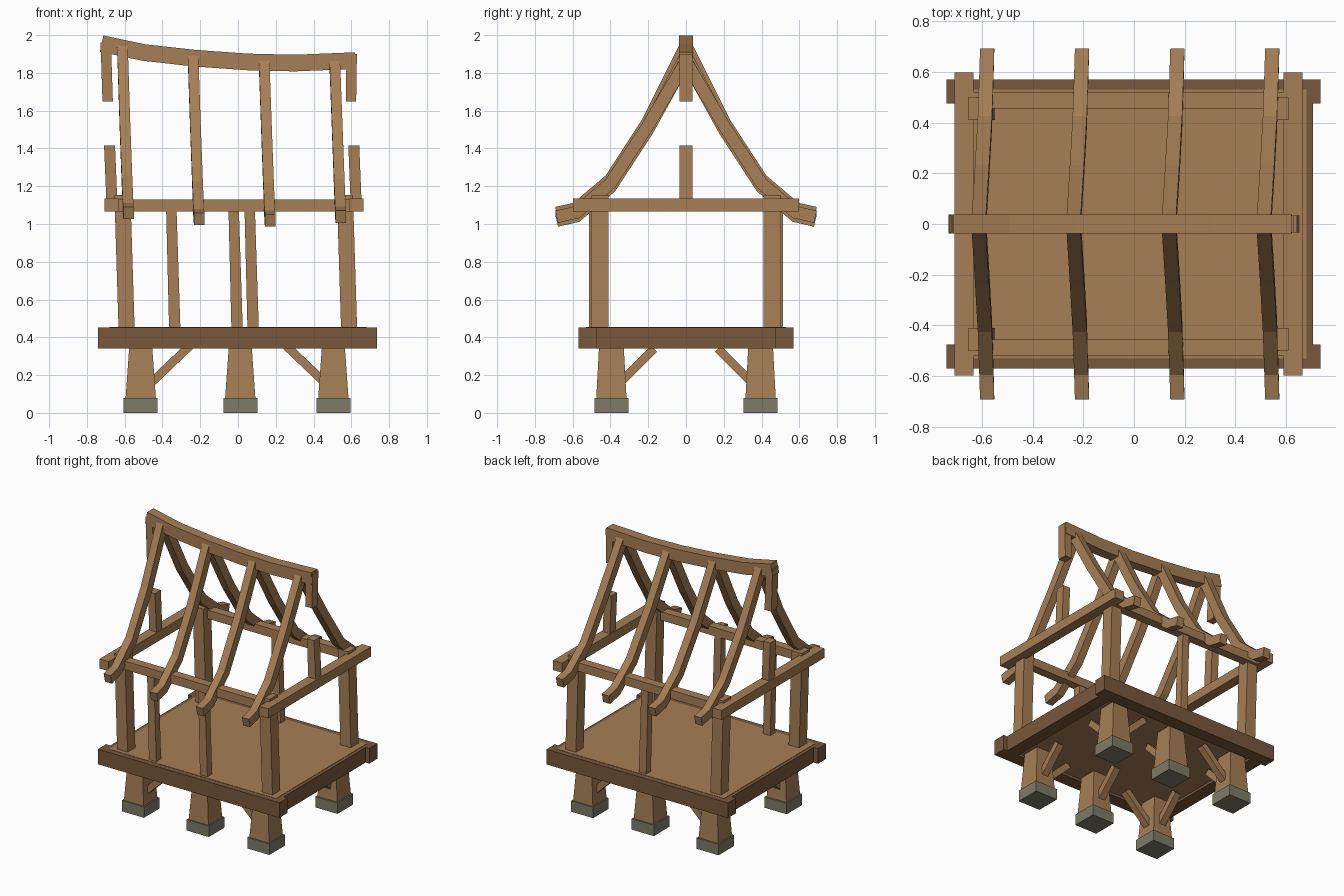
import bpy, bmesh
from mathutils import Vector

cube = bpy.data.objects.get("Cube")
if cube:
    bpy.data.objects.remove(cube, do_unlink=True)


def material(name, color):
    m = bpy.data.materials.new(name)
    m.use_nodes = True
    m.diffuse_color = (*color, 1)
    m.node_tree.nodes["Principled BSDF"].inputs["Base Color"].default_value = (*color, 1)
    return m


WOOD = material("oak_wood", (0.38, 0.21, 0.092))
DARK = material("dark_wood", (0.19, 0.097, 0.045))
STONE = material("grey_stone", (0.21, 0.195, 0.14))


def loft(name, rings, mat):
    """Skin a list of four-cornered rings into a closed beam."""
    bm = bmesh.new()
    loops = [[bm.verts.new(p) for p in ring] for ring in rings]
    for a, b in zip(loops, loops[1:]):
        for i in range(4):
            j = (i + 1) % 4
            bm.faces.new((a[i], a[j], b[j], b[i]))
    bm.faces.new(loops[0])
    bm.faces.new(loops[-1])
    bmesh.ops.recalc_face_normals(bm, faces=bm.faces)
    mesh = bpy.data.meshes.new(name)
    bm.to_mesh(mesh)
    bm.free()
    mesh.materials.append(mat)
    obj = bpy.data.objects.new(name, mesh)
    bpy.context.collection.objects.link(obj)
    return obj


def post(name, low, high, size_low, size_high, mat=WOOD):
    """Upright between two centres, each end with its own (x, y) size."""
    rings = []
    for c, (w, d) in ((low, size_low), (high, size_high)):
        rings.append([(c[0] + sx * w / 2, c[1] + sy * d / 2, c[2])
                      for sx, sy in ((-1, -1), (1, -1), (1, 1), (-1, 1))])
    return loft(name, rings, mat)


def box(name, x, y, z, mat=WOOD):
    cx, cy = sum(x) / 2, sum(y) / 2
    size = (x[1] - x[0], y[1] - y[0])
    return post(name, (cx, cy, z[0]), (cx, cy, z[1]), size, size, mat)


def sweep(name, path, side, width, thick, mat=WOOD):
    """Mitred rectangular beam along a path; side is the width direction."""
    pts = [Vector(p) for p in path]
    side = Vector(side)
    rings = []
    for i, p in enumerate(pts):
        before = (p - pts[i - 1]).normalized() if i else None
        after = (pts[i + 1] - p).normalized() if i < len(pts) - 1 else None
        t = ((before or after) + (after or before)).normalized()
        n = side.cross(t).normalized() * thick / 2
        n /= max(0.5, t.dot(after or before))
        s = side * width / 2
        rings.append([p - s - n, p + s - n, p + s + n, p - s + n])
    return loft(name, rings, mat)


ENDS = ((-1, "front"), (1, "back"))

# Stone footings, tapered legs and their diagonal braces
for x, col in ((-0.515, "right"), (0.012, "middle"), (0.505, "left")):
    for s, row in ENDS:
        y = s * 0.395
        stone = box(f"{row}_{col}_footing", (x - 0.09, x + 0.09),
                    (y - 0.09, y + 0.09), (0, 0.08), STONE)
        post(f"{row}_{col}_leg", (x, y, 0.08), (x, y, 0.36), (0.16, 0.16), (0.12, 0.13))
        sweep(f"{row}_{col}_cross_brace",
              [(x, s * 0.36, 0.15), (x, s * 0.17, 0.34)], (1, 0, 0), 0.05, 0.045)
        if col != "middle":
            d = 1 if x > 0 else -1
            sweep(f"{row}_{col}_long_brace",
                  [(d * 0.47, y, 0.15), (d * 0.255, y, 0.355)], (0, 1, 0), 0.05, 0.045)

# Deck with its dark rim
box("deck_floor", (-0.68, 0.68), (-0.53, 0.53), (0.36, 0.455))
for s, row in ENDS:
    y = sorted((s * 0.475, s * 0.57))
    box(f"{row}_deck_rim", (-0.74, 0.735), y, (0.342, 0.453), DARK)
for s, col in ((-1, "right"), (1, "left")):
    box(f"{col}_deck_rim", sorted((s * 0.61, s * 0.705)), (-0.475, 0.475), (0.342, 0.453), DARK)

# Leaning wall posts
for s, row in ENDS:
    for x, col in ((-0.59, "right"), (0.588, "left")):
        post(f"{row}_{col}_corner_post", (x, s * 0.455, 0.45), (x - 0.022, s * 0.455, 1.153),
             (0.085, 0.09), (0.085, 0.09))
for x, s, name in ((-0.335, -1, "front_right_stud"), (0.08, -1, "front_left_stud"),
                   (-0.005, 1, "back_stud")):
    post(name, (x, s * 0.485, 0.45), (x - 0.018, s * 0.485, 1.08), (0.06, 0.055), (0.055, 0.055))

# Wall plates and gable tie beams
for s, row in ENDS:
    box(f"{row}_wall_plate", (-0.65, 0.62), sorted((s * 0.455, s * 0.52)), (1.067, 1.13))
for x, col in ((-0.67, "right"), (0.627, "left")):
    box(f"{col}_tie_beam", (x - 0.037, x + 0.037), (-0.597, 0.597), (1.065, 1.135))

# Short gable posts below and hanging from the ridge
for x, col in ((-0.668, "right"), (0.625, "left")):
    post(f"{col}_gable_post", (x, 0, 1.12), (x - 0.012, 0, 1.415), (0.058, 0.068), (0.058, 0.068))
for x, top, col in ((-0.69, 1.96, "right"), (0.598, 1.9, "left")):
    post(f"{col}_hanging_post", (x, 0, 1.648), (x - 0.01 if x < 0 else x + 0.004, 0, top),
         (0.055, 0.068), (0.055, 0.068))

# Sagging ridge beam
RIDGE = [(-0.722, 1.955), (-0.5, 1.908), (-0.23, 1.878), (0.05, 1.858),
         (0.3, 1.852), (0.622, 1.865)]
sweep("ridge_beam", [(x, 0, z) for x, z in RIDGE], (0, 1, 0), 0.074, 0.088)

# Bent rafter pairs with flared tails, each following the ridge height
RAFTERS = ((-0.612, 1.945, 0.02), (-0.238, 1.89, -0.012),
           (0.138, 1.865, -0.02), (0.512, 1.86, 0.0))
for i, (x, top, lift) in enumerate(RAFTERS, 1):
    for s, row in ENDS:
        path = [(x, 0, top), (x + 0.013, s * 0.205, 1.515 + lift),
                (x + 0.024, s * 0.4, 1.215 + lift),
                (x + 0.03, s * 0.58, 1.062 + lift), (x + 0.033, s * 0.685, 1.038 + lift)]
        sweep(f"{row}_rafter_{i}", path, (1, 0, 0), 0.056, 0.066)
